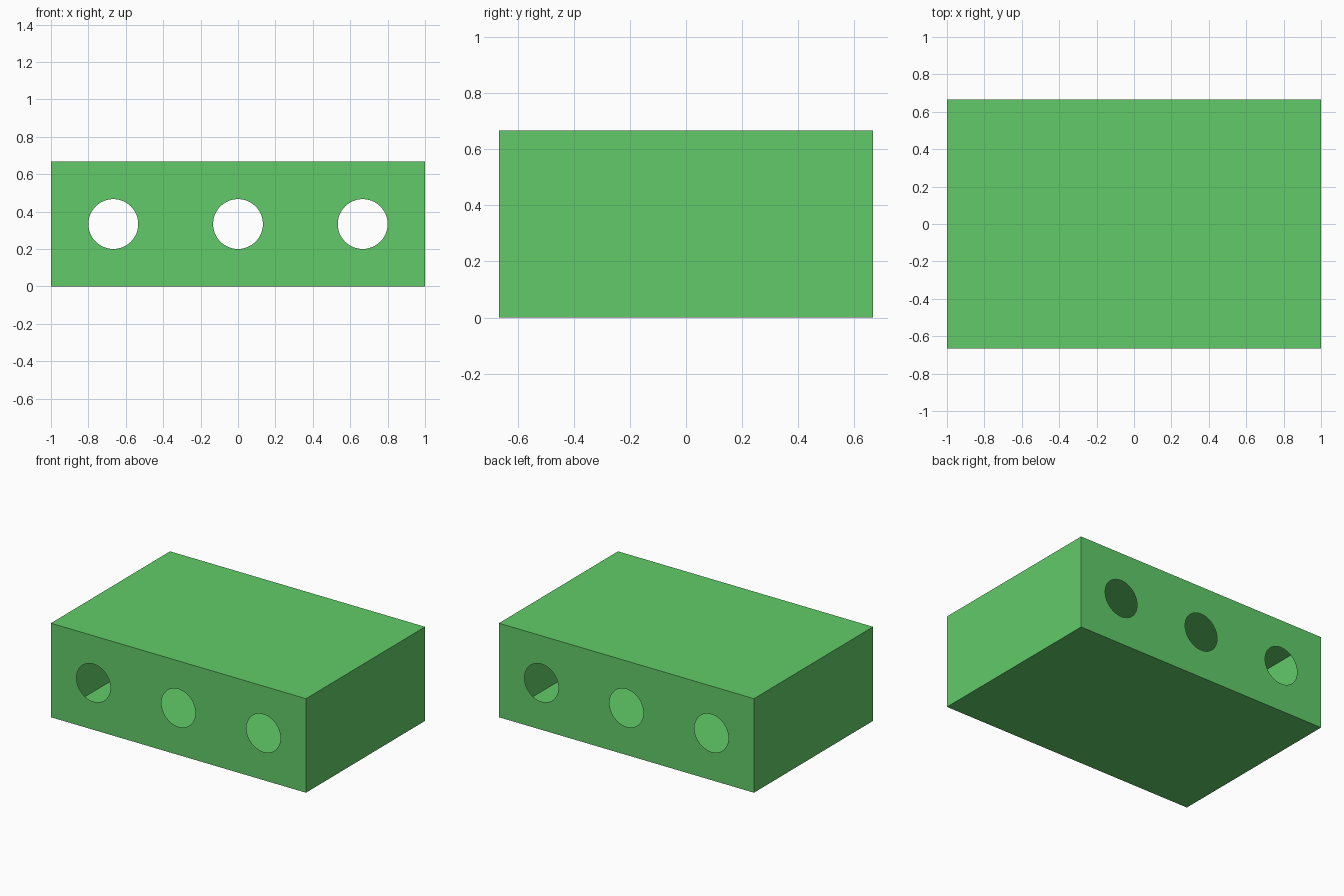
import bpy, bmesh
from math import cos, sin, pi

if "Cube" in bpy.data.objects:
    bpy.data.objects.remove(bpy.data.objects["Cube"])

CELL = 2 / 3          # the front is three square cells, each with one hole
HALF_DEPTH = 2 / 3
RADIUS = 0.1333
ARC = 12              # segments per quarter of a hole

bm = bmesh.new()


def face(points):
    bm.faces.new([bm.verts.new(p) for p in points])


def pierced_cell(cx, y):
    """Square wall panel with a round opening, made of four pieces."""
    cz, h = CELL / 2, CELL / 2
    for q in range(4):
        a0 = pi / 4 + q * pi / 2
        corners = [(cx + h * (1 if cos(a) > 0 else -1), y,
                    cz + h * (1 if sin(a) > 0 else -1)) for a in (a0, a0 + pi / 2)]
        arc = [(cx + RADIUS * cos(a0 + pi / 2 * i / ARC), y,
                cz + RADIUS * sin(a0 + pi / 2 * i / ARC)) for i in range(ARC, -1, -1)]
        face(corners + arc)


for cx in (-CELL, 0, CELL):
    # Front and back walls with holes
    for y in (-HALF_DEPTH, HALF_DEPTH):
        pierced_cell(cx, y)
    # Floor and roof strips
    for z in (0, CELL):
        face([(cx + sx * CELL / 2, sy * HALF_DEPTH, z)
              for sx, sy in ((-1, -1), (1, -1), (1, 1), (-1, 1))])

# Closed end walls
for x in (-1, 1):
    face([(x, -HALF_DEPTH, 0), (x, HALF_DEPTH, 0),
          (x, HALF_DEPTH, CELL), (x, -HALF_DEPTH, CELL)])

# Weld the panels into one thin hollow shell facing outwards
bmesh.ops.remove_doubles(bm, verts=bm.verts[:], dist=1e-4)
bmesh.ops.recalc_face_normals(bm, faces=bm.faces[:])
bm.normal_update()
if max(bm.faces, key=lambda f: f.calc_center_median().z).normal.z < 0:
    bmesh.ops.reverse_faces(bm, faces=bm.faces[:])

mesh = bpy.data.meshes.new("hollow_box")
bm.to_mesh(mesh)
bm.free()
box = bpy.data.objects.new("hollow_box", mesh)
bpy.context.collection.objects.link(box)

green = bpy.data.materials.new("green")
green.diffuse_color = (0.12, 0.6, 0.14, 1)
green.use_nodes = True
green.node_tree.nodes["Principled BSDF"].inputs["Base Color"].default_value = green.diffuse_color
mesh.materials.append(green)
